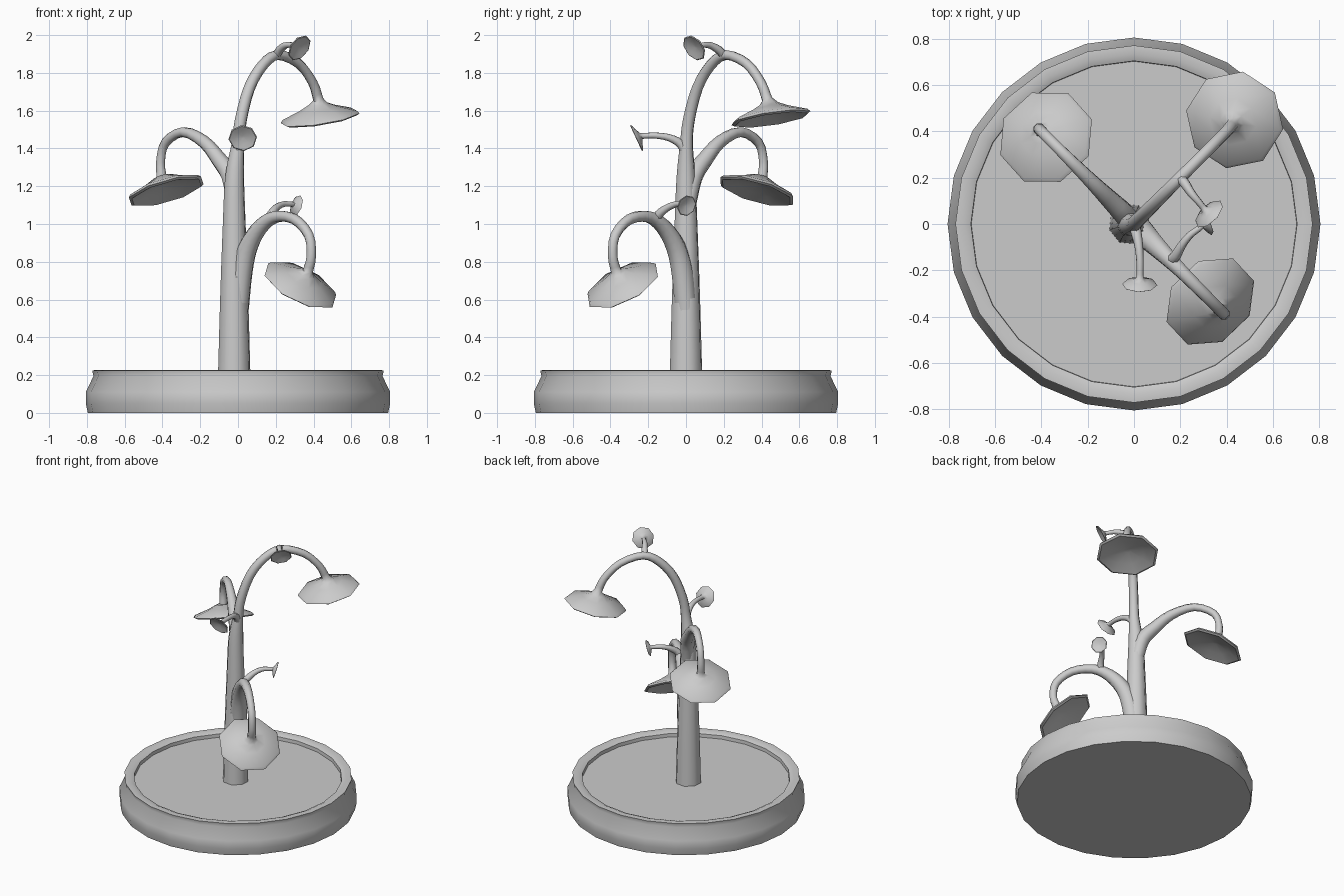
import bpy, bmesh, math
from mathutils import Vector

if "Cube" in bpy.data.objects:
    bpy.data.objects.remove(bpy.data.objects["Cube"])

SIDES = 8


def finish(name, bm, angle=40):
    bmesh.ops.recalc_face_normals(bm, faces=bm.faces)
    me = bpy.data.meshes.new(name)
    bm.to_mesh(me)
    bm.free()
    ob = bpy.data.objects.new(name, me)
    bpy.context.collection.objects.link(ob)
    bpy.ops.object.select_all(action='DESELECT')
    ob.select_set(True)
    bpy.context.view_layer.objects.active = ob
    bpy.ops.object.shade_smooth_by_angle(angle=math.radians(angle))
    return ob


def lathe(name, profile, sides):
    bm = bmesh.new()
    vs = [bm.verts.new((r, 0, z)) for r, z in profile]
    es = [bm.edges.new(p) for p in zip(vs, vs[1:])]
    bmesh.ops.spin(bm, geom=vs + es, cent=(0, 0, 0), axis=(0, 0, 1),
                   angle=2 * math.pi, steps=sides)
    bmesh.ops.remove_doubles(bm, verts=bm.verts, dist=1e-4)
    return finish(name, bm)


def smooth_path(pts, steps=3):
    # Catmull-Rom through (x, y, z, radius) points
    p = [Vector(q) for q in pts]
    p = [2 * p[0] - p[1]] + p + [2 * p[-1] - p[-2]]
    out = []
    for a, b, c, d in zip(p, p[1:], p[2:], p[3:]):
        for i in range(steps):
            t = i / steps
            out.append(0.5 * (2 * b + (c - a) * t + (2 * a - 5 * b + 4 * c - d) * t * t
                              + (3 * b - a - 3 * c + d) * t ** 3))
    return out + [p[-2]]


def stem(name, pts, centre, facing, radius):
    """Tapered stem flaring into an open octagonal flower."""
    path = smooth_path(pts)
    facing = Vector(facing).normalized()
    centre = Vector(centre)
    rings = []
    for i, q in enumerate(path):
        a, b = path[max(i - 1, 0)], path[min(i + 1, len(path) - 1)]
        rings.append((q.xyz, (b - a).xyz.normalized(), q.w))
    # flower: outer flare, lip, then hollow inside (height, radius relative)
    for h, r in [(.36, .24), (.24, .48), (.07, .94), (0, 1), (-.04, .93), (.08, .55), (.16, .1)]:
        rings.append((centre - facing * h * radius, facing, r * radius))
    bm = bmesh.new()
    u = Vector((1, 0.3, 0))
    prev = None
    for k, (c, n, r) in enumerate(rings):
        u = (u - n * u.dot(n)).normalized()
        v = n.cross(u)
        ring = [bm.verts.new(c + r * (u * math.cos(j * math.tau / SIDES)
                                      + v * math.sin(j * math.tau / SIDES)))
                for j in range(SIDES)]
        if prev:
            for j in range(SIDES):
                m = (j + 1) % SIDES
                bm.faces.new((prev[j], prev[m], ring[m], ring[j]))
        else:
            bm.faces.new(ring)
        prev = ring
    bm.faces.new(prev)
    return finish(name, bm, 50)


# Round dish and the soil inside it
lathe("dish", [(0, 0), (.795, 0), (.806, .05), (.806, .11), (.765, .195), (.772, .225),
               (.735, .228), (.705, .215), (.702, .17), (0, .17)], 24)
lathe("soil", [(0, .16), (.71, .16), (.71, .19), (0, .19)], 24)

# Trunk that arches over into the highest flower
stem("trunk", [(-.02, 0, .18, .09), (-.02, 0, .6, .078), (-.02, 0, 1.0, .063),
               (-.018, 0, 1.25, .052), (0, .002, 1.42, .036), (.015, .015, 1.55, .033),
               (.06, .06, 1.72, .031), (.13, .13, 1.84, .029), (.21, .21, 1.895, .027),
               (.32, .32, 1.85, .026), (.395, .395, 1.75, .026), (.425, .43, 1.66, .028)],
     (.435, .45, 1.56), (.15, .15, -.98), .215)

# Two side branches with large flowers
stem("left_branch", [(-.015, .01, 1.1, .045), (-.04, .04, 1.25, .05), (-.1, .1, 1.34, .043),
                     (-.18, .18, 1.435, .034), (-.29, .29, 1.487, .027),
                     (-.385, .385, 1.43, .025), (-.41, .41, 1.33, .025),
                     (-.405, .405, 1.25, .028)],
     (-.38, .375, 1.175), (.265, -.265, -.93), .215)
stem("right_branch", [(.0, 0, .55, .06), (.02, -.02, .75, .06), (.055, -.055, .88, .053),
                      (.12, -.12, .985, .042), (.2, -.2, 1.038, .032),
                      (.3, -.3, 1.025, .028), (.375, -.375, .94, .027),
                      (.388, -.388, .83, .027), (.37, -.37, .75, .029)],
     (.33, -.335, .675), (-.41, .41, -.81), .215)

# Three small shoots with buds
stem("top_shoot", [(.2, .2, 1.89, .022), (.22, .175, 1.92, .022), (.25, .13, 1.945, .018),
                   (.28, .095, 1.948, .015), (.3, .07, 1.943, .014)],
     (.325, .043, 1.932), (.62, -.62, -.48), .076)
stem("front_shoot", [(0, .0, 1.37, .026), (.008, -.03, 1.425, .024), (.02, -.09, 1.457, .019),
                     (.026, -.16, 1.468, .016), (.026, -.22, 1.467, .015)],
     (.025, -.262, 1.455), (0, -.9, -.42), .076)
stem("lower_shoot", [(.155, -.155, 1.01, .026), (.175, -.145, 1.05, .024),
                     (.205, -.095, 1.088, .019), (.24, -.05, 1.105, .016),
                     (.28, -.02, 1.105, .014)],
     (.31, .003, 1.097), (.82, .5, -.3), .058)
